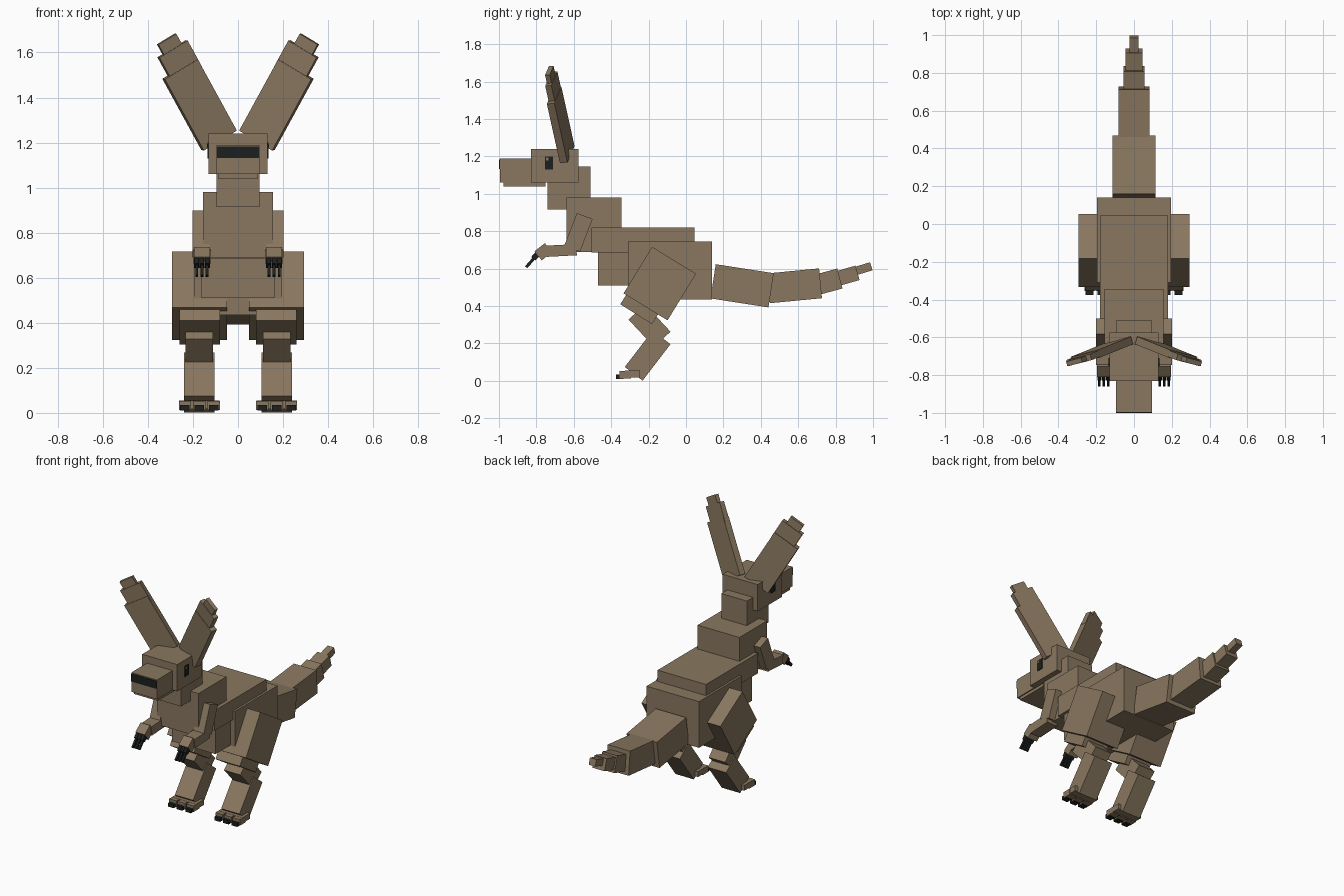
import bpy
from math import radians
from mathutils import Matrix, Vector

old = bpy.data.objects.get("Cube")
if old:
    bpy.data.objects.remove(old, do_unlink=True)


def material(name, rgb):
    m = bpy.data.materials.new(name)
    m.use_nodes = True
    m.diffuse_color = (*rgb, 1)
    m.node_tree.nodes["Principled BSDF"].inputs["Base Color"].default_value = (*rgb, 1)
    return m


FUR = material("brown_fur", (0.25, 0.185, 0.115))
DARK = material("near_black", (0.012, 0.014, 0.014))


def block(name, matrix, size, mat=FUR):
    """A flat-sided box, with its size baked into the mesh."""
    bpy.ops.mesh.primitive_cube_add(size=1)
    ob = bpy.context.object
    ob.name = name
    ob.data.transform(matrix @ Matrix.Diagonal((*size, 1)))
    ob.data.materials.append(mat)
    return ob


def box(name, x, y, z, mat=FUR):
    """Upright box from (low, high) ranges."""
    r = (x, y, z)
    centre = Vector([(a + b) / 2 for a, b in r])
    return block(name, Matrix.Translation(centre), [abs(b - a) for a, b in r], mat)


def tilted(name, centre, size, pitch, mat=FUR):
    """Box pitched about the sideways axis, back end up for a positive pitch."""
    m = Matrix.Translation(centre) @ Matrix.Rotation(radians(pitch), 4, 'X')
    return block(name, m, size, mat)


# Head and trunk: half width, y range, z range
for name, w, y, z in [
    ("snout", 0.095, (-0.995, -0.8), (1.06, 1.19)),
    ("lower_jaw", 0.088, (-0.975, -0.75), (1.04, 1.07)),
    ("head", 0.13, (-0.83, -0.575), (1.06, 1.24)),
    ("neck", 0.095, (-0.74, -0.51), (0.915, 1.145)),
    ("chest", 0.155, (-0.64, -0.345), (0.69, 0.98)),
    ("back", 0.18, (-0.505, 0.045), (0.685, 0.82)),
    ("belly", 0.162, (-0.47, -0.25), (0.51, 0.7)),
    ("rump", 0.195, (-0.31, 0.14), (0.435, 0.745)),
]:
    box(name, (-w, w), y, z)
box("nose", (-0.094, 0.094), (-1.0, -0.993), (1.132, 1.183), DARK)

# Tail: y, z, width, length, height, pitch
for i, (y, z, w, l, h, a) in enumerate([
    (0.3, 0.508, 0.225, 0.314, 0.185, -8.8),
    (0.58, 0.508, 0.166, 0.28, 0.16, 5.5),
    (0.76, 0.53, 0.11, 0.13, 0.11, 15),
    (0.857, 0.56, 0.09, 0.125, 0.08, 16),
    (0.943, 0.598, 0.048, 0.1, 0.045, 17),
]):
    tilted(f"tail_{i + 1}", (0, y, z), (w, l, h), a)

# Paired parts
for side, s in (("left", 1), ("right", -1)):
    # Eye with a small light spot
    box(f"{side}_eye", (s * 0.128, s * 0.135), (-0.755, -0.71), (1.13, 1.2), DARK)
    box(f"{side}_eye_spot", (s * 0.13, s * 0.137), (-0.748, -0.735), (1.178, 1.193))

    # Legs and arms: centre, size, pitch
    for name, c, size, a in [
        ("thigh", (0.171, -0.14, 0.52), (0.244, 0.276, 0.292), -31.5),
        ("knee", (0.17, -0.227, 0.42), (0.18, 0.2, 0.15), -32),
        ("upper_shank", (0.172, -0.195, 0.295), (0.122, 0.2, 0.12), -47),
        ("lower_shank", (0.172, -0.205, 0.135), (0.136, 0.12, 0.245), -37.5),
        ("foot", (0.172, -0.285, 0.036), (0.18, 0.08, 0.036), 0),
        ("upper_arm", (0.163, -0.575, 0.794), (0.076, 0.09, 0.187), -21),
        ("forearm", (0.16, -0.665, 0.697), (0.08, 0.16, 0.06), 3),
        ("hand", (0.16, -0.763, 0.69), (0.07, 0.07, 0.062), 38),
    ]:
        tilted(f"{side}_{name}", (s * c[0], c[1], c[2]), size, a)

    # Three toes and three fingers with claws
    for i in (-1, 0, 1):
        x = s * (0.172 + i * 0.064)
        tilted(f"{side}_toe_{i + 2}", (x, -0.325, 0.033), (0.054, 0.06, 0.04), 0)
        tilted(f"{side}_toe_claw_{i + 2}", (x, -0.355, 0.022), (0.042, 0.04, 0.024), 0, DARK)
        x = s * (0.16 + i * 0.023)
        tilted(f"{side}_finger_{i + 2}", (x, -0.797, 0.675), (0.02, 0.06, 0.03), 49, DARK)
        tilted(f"{side}_finger_claw_{i + 2}", (x, -0.82, 0.647), (0.013, 0.105, 0.016), 49, DARK)

    # Ear: stepped slabs along a splayed axis
    up = Vector((s * 0.173, -0.07, 0.316)).normalized()
    out = Vector((s * 0.155, -0.04, -0.0937)).normalized()
    out = (out - up * out.dot(up)).normalized()
    front = up.cross(out)
    frame = Matrix((out, front, up)).transposed().to_4x4()
    base = Matrix.Translation((s * 0.084, -0.635, 1.21)) @ frame
    for name, shift, lo, hi, w, t in [
        ("ear", 0, 0, 0.367, 0.175, 0.042),
        ("ear_upper", -0.014, 0.33, 0.463, 0.15, 0.034),
        ("ear_tip", -0.012, 0.44, 0.515, 0.095, 0.026),
    ]:
        m = base @ Matrix.Translation((shift, 0, (lo + hi) / 2))
        ob = block(f"{side}_{name}", m, (w, t, hi - lo))
        if frame.determinant() < 0:
            ob.data.flip_normals()
